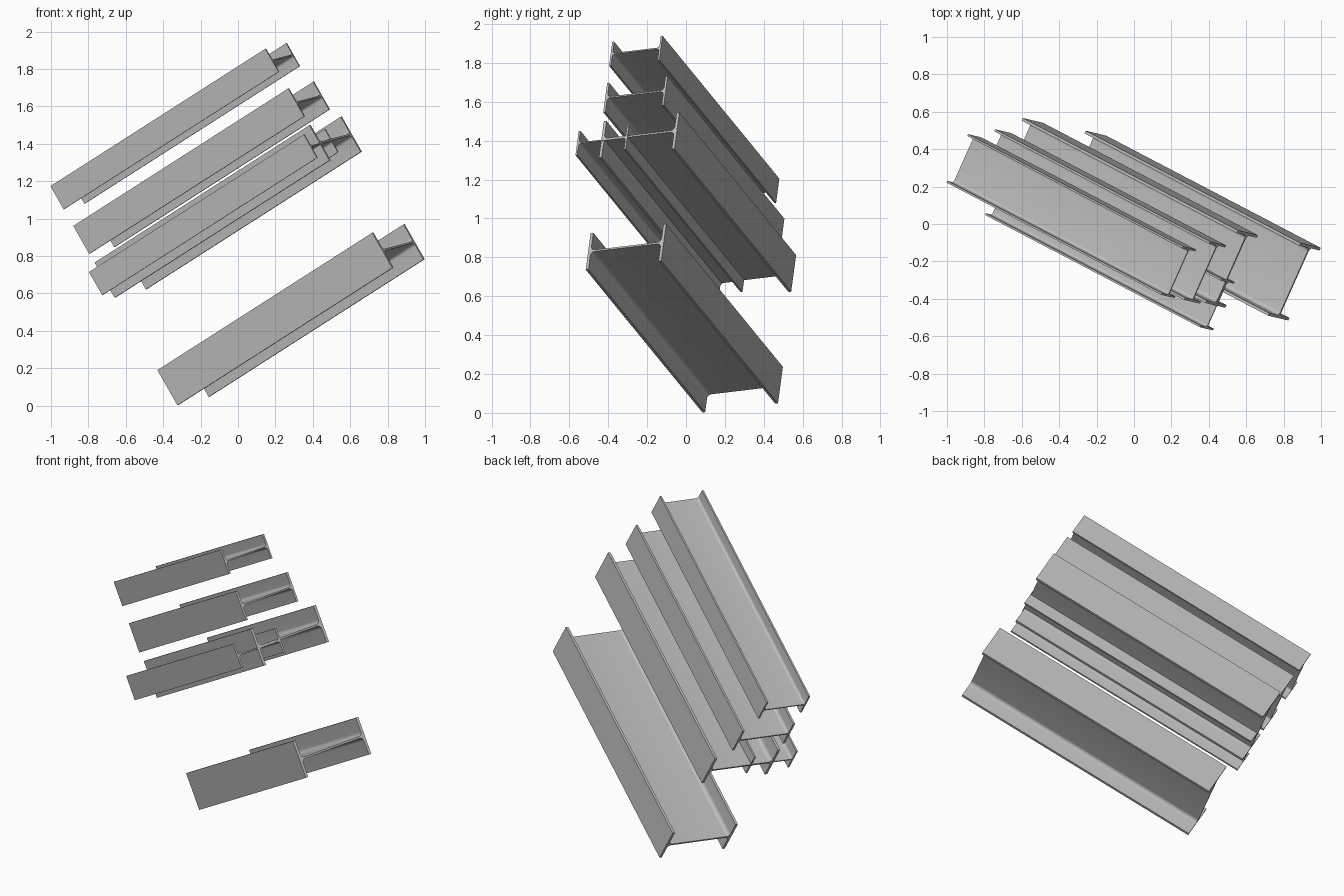
import bpy
import bmesh
from math import cos, sin, pi, radians
from mathutils import Vector, Matrix

cube = bpy.data.objects.get("Cube")
if cube:
    bpy.data.objects.remove(cube, do_unlink=True)

steel = bpy.data.materials.new("grey_steel")
steel.use_nodes = True
GREY = (0.5, 0.5, 0.5, 1)
steel.diffuse_color = GREY
steel.node_tree.nodes["Principled BSDF"].inputs["Base Color"].default_value = GREY

# Shared beam directions: along the length, across the flange, along the web
LENGTH = 1.49
along = Vector((0.771, -0.403, 0.493)).normalized()
across = Vector((-0.48, 0.11, 0.87))
across = (across - along * across.dot(along)).normalized()
web_dir = across.cross(along)


def section(depth, width):
    """Rolled I-section outline with rounded roots, as (across, web) points."""
    flange, web, root = depth * 0.036, depth * 0.024, depth * 0.052
    a, d = width / 2, depth / 2
    quarter = [(a, 0), (a, 0)]
    quarter = [(a, d), (a, d - flange)]
    cx, cy = web / 2 + root, d - flange - root
    for i in range(9):
        t = pi / 2 * (1 + i / 8)
        quarter.append((cx + root * cos(t), cy + root * sin(t)))
    right = quarter + [(x, -y) for x, y in reversed(quarter)]
    return right + [(-x, -y) for x, y in right]


def beam(name, end, depth, width):
    """Extrude the section backwards from the centre of its right-hand end."""
    bm = bmesh.new()
    end = Vector(end)
    verts = [bm.verts.new(end + across * x + web_dir * y)
             for x, y in section(depth, width)]
    cap = bm.faces.new(verts)
    result = bmesh.ops.extrude_face_region(bm, geom=[cap], use_keep_orig=True)
    moved = [g for g in result["geom"] if isinstance(g, bmesh.types.BMVert)]
    bmesh.ops.translate(bm, verts=moved, vec=-along * LENGTH)
    bmesh.ops.recalc_face_normals(bm, faces=bm.faces)
    mesh = bpy.data.meshes.new(name)
    bm.to_mesh(mesh)
    bm.free()
    mesh.materials.append(steel)
    obj = bpy.data.objects.new(name, mesh)
    bpy.context.collection.objects.link(obj)
    bpy.ops.object.select_all(action='DESELECT')
    obj.select_set(True)
    bpy.context.view_layer.objects.active = obj
    bpy.ops.object.shade_smooth_by_angle(angle=radians(30))


LARGE, MEDIUM, SMALL = (0.428, 0.218), (0.343, 0.173), (0.285, 0.1435)

beam("bottom_large_beam", (0.858, -0.309, 0.854), *LARGE)
beam("middle_small_beam", (0.445, -0.431, 1.403), *SMALL)
beam("middle_large_beam", (0.522, -0.241, 1.429), *LARGE)
beam("upper_medium_beam", (0.38, -0.26, 1.64), *MEDIUM)
beam("top_small_beam", (0.239, -0.258, 1.862), *SMALL)
